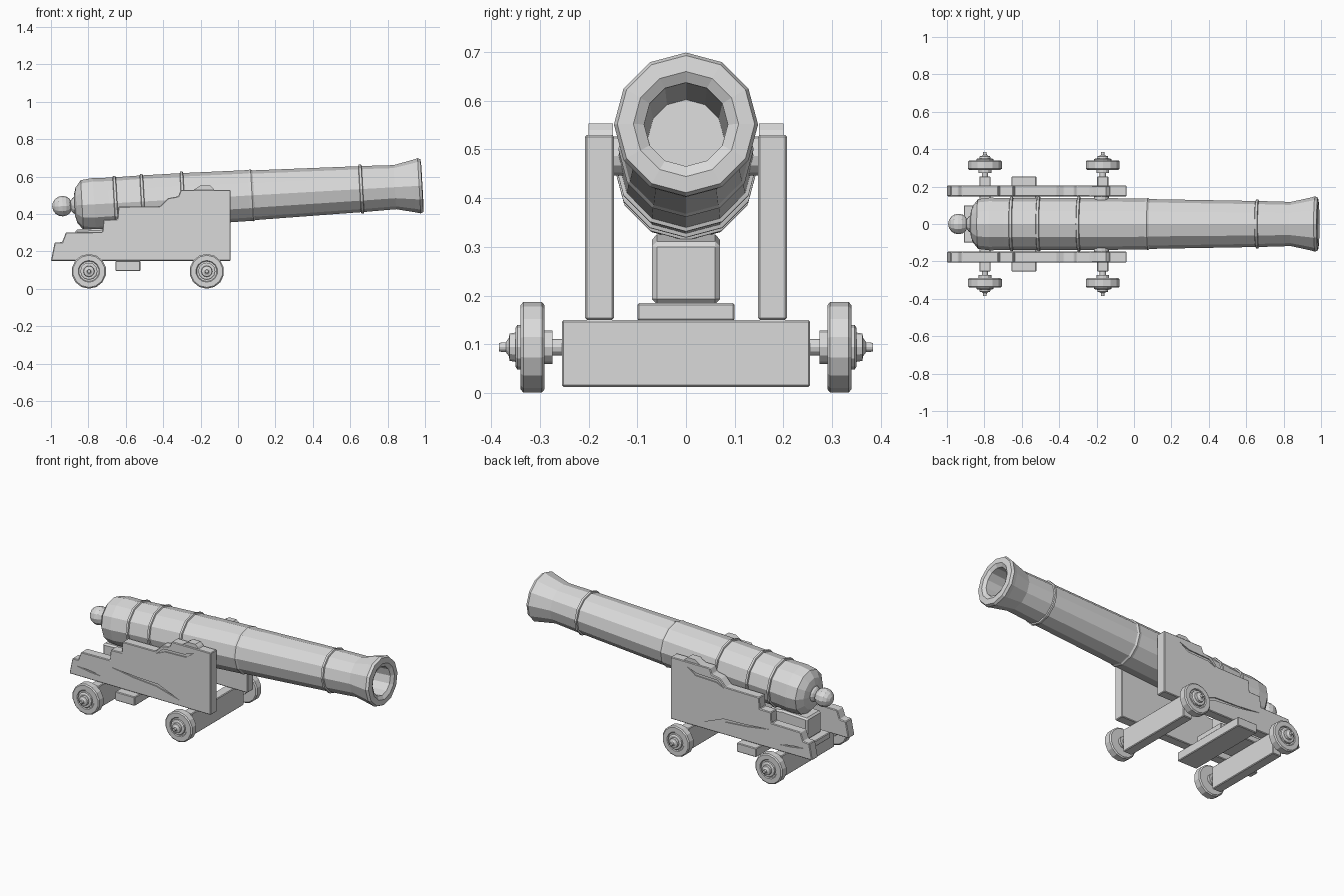
import bpy, bmesh, math
from mathutils import Matrix, Vector

cube = bpy.data.objects.get("Cube")
if cube:
    bpy.data.objects.remove(cube)

grey = bpy.data.materials.new("plain grey")
grey.use_nodes = True
grey.diffuse_color = (0.7, 0.7, 0.7, 1)
grey.node_tree.nodes["Principled BSDF"].inputs["Base Color"].default_value = (0.7, 0.7, 0.7, 1)


def finish(name, bm):
    bmesh.ops.recalc_face_normals(bm, faces=bm.faces)
    mesh = bpy.data.meshes.new(name)
    bm.to_mesh(mesh)
    bm.free()
    mesh.materials.append(grey)
    ob = bpy.data.objects.new(name, mesh)
    bpy.context.scene.collection.objects.link(ob)
    return ob


def lathe(name, profile, sides, matrix=Matrix()):
    """Turn (distance, radius) pairs around the local x axis."""
    bm = bmesh.new()
    rings = []
    for x, r in profile:
        if r == 0:
            rings.append([bm.verts.new((x, 0, 0))] * sides)
        else:
            turns = [2 * math.pi * k / sides for k in range(sides)]
            rings.append([bm.verts.new((x, r * math.sin(a), r * math.cos(a))) for a in turns])
    for a, b in zip(rings, rings[1:]):
        for k in range(sides):
            n = (k + 1) % sides
            corners = list(dict.fromkeys((a[k], a[n], b[n], b[k])))
            bm.faces.new(corners)
    bm.transform(matrix)
    return finish(name, bm)


def prism(name, outline, y0, y1):
    """Extrude an outline in x and z from y0 to y1."""
    bm = bmesh.new()
    face = bm.faces.new([bm.verts.new((x, y0, z)) for x, z in outline])
    new = bmesh.ops.extrude_face_region(bm, geom=[face])["geom"]
    moved = [v for v in new if isinstance(v, bmesh.types.BMVert)]
    bmesh.ops.translate(bm, verts=moved, vec=(0, y1 - y0, 0))
    return finish(name, bm)


def box(name, x0, x1, y0, y1, z0, z1, bevel=0.004):
    ob = prism(name, [(x0, z0), (x1, z0), (x1, z1), (x0, z1)], y0, y1)
    soften(ob, bevel)
    return ob


def soften(ob, width):
    mod = ob.modifiers.new("worn edges", 'BEVEL')
    mod.width = width
    mod.segments = 1
    mod.limit_method = 'ANGLE'


def carve(ob, outline, y0, y1):
    """Cut a shallow groove out of a part."""
    cutter = prism("groove_cutter", outline, y0, y1)
    cutter.hide_render = True
    mod = ob.modifiers.new("groove", 'BOOLEAN')
    mod.operation = 'DIFFERENCE'
    mod.solver = 'EXACT'
    mod.object = cutter
    bpy.context.view_layer.objects.active = ob
    bpy.ops.object.modifier_apply(modifier=mod.name)
    bpy.data.objects.remove(cutter)


# Barrel: tilted slightly, with raised bands, flared muzzle and open bore
tilt = Matrix.Translation((0, 0, 0.496)) @ Matrix.Rotation(-math.atan(0.057), 4, 'Y')


def band(x, r, w=0.009, h=0.008):
    return [(x - w, r), (x - w * 0.7, r + h), (x + w * 0.7, r + h), (x + w, r)]


barrel = [(-0.875, 0), (-0.875, 0.06), (-0.865, 0.095), (-0.835, 0.133), (-0.77, 0.141),
          (-0.69, 0.138)]
barrel += band(-0.655, 0.138) + band(-0.51, 0.14) + band(-0.295, 0.14)
barrel += [(0.06, 0.136), (0.075, 0.139), (0.085, 0.133)]
barrel += band(0.66, 0.123)
barrel += [(0.84, 0.118), (0.945, 0.141), (0.97, 0.148), (0.985, 0.141), (0.988, 0.108),
           (0.975, 0.086), (0.5, 0.078), (0.5, 0)]
lathe("barrel", barrel, 12, tilt)

# Rounded knob behind the breech
ball_x, ball_r = -0.94, 0.055
knob = [(ball_x - ball_r * math.cos(math.pi * k / 8), ball_r * math.sin(math.pi * k / 8))
        for k in range(7)]
knob[0] = (ball_x - ball_r, 0)
knob += [(-0.895, 0.026), (-0.885, 0.04), (-0.87, 0.05), (-0.86, 0)]
lathe("breech_knob", knob, 12, tilt)

# Trunnions resting in the side plates
along_y = Matrix.Rotation(math.pi / 2, 4, 'Z')
lathe("trunnions", [(-0.2, 0), (-0.2, 0.04), (0.2, 0.04), (0.2, 0)], 12,
      Matrix.Translation((-0.175, 0, 0.487)) @ along_y)

# Stepped side plates with carved wood grain
steps = [(-1, 0.15), (-0.04, 0.15), (-0.04, 0.53), (-0.305, 0.53), (-0.32, 0.495),
         (-0.375, 0.485), (-0.417, 0.442), (-0.64, 0.44), (-0.645, 0.372), (-0.72, 0.37),
         (-0.725, 0.305), (-0.92, 0.302), (-0.94, 0.25), (-0.98, 0.248)]
grain = [
    [(-0.72, 0.265), (-0.55, 0.25), (-0.4, 0.245), (-0.25, 0.185), (-0.41, 0.228), (-0.56, 0.24)],
    [(-0.41, 0.43), (-0.36, 0.47), (-0.22, 0.475), (-0.15, 0.5), (-0.21, 0.46), (-0.35, 0.455)],
    [(-0.95, 0.21), (-0.86, 0.205), (-0.78, 0.19), (-0.86, 0.195)],
]
for side, label in ((1, "left"), (-1, "right")):
    cheek = prism(label + "_side_plate", steps, side * 0.148, side * 0.207)
    soften(cheek, 0.004)
    bpy.context.view_layer.objects.active = cheek
    bpy.ops.object.modifier_apply(modifier="worn edges")
    for outline in grain:
        carve(cheek, outline, side * 0.2, side * 0.22)

    # Clamp over each trunnion
    cap = prism(label + "_trunnion_clamp",
                [(-0.245, 0.525), (-0.125, 0.525), (-0.135, 0.54), (-0.15, 0.553),
                 (-0.2, 0.553), (-0.22, 0.54)], side * 0.15, side * 0.2)

# Axle beams, wheels and hubs
wheel = [(0.29, 0), (0.29, 0.086), (0.296, 0.093), (0.334, 0.093), (0.34, 0.086),
         (0.34, 0.058), (0.334, 0.054), (0.334, 0)]
hub = [(0.24, 0), (0.24, 0.017), (0.274, 0.017), (0.274, 0.034), (0.292, 0.034), (0.292, 0.046),
       (0.346, 0.046), (0.35, 0.04), (0.35, 0.03), (0.362, 0.028), (0.364, 0.018),
       (0.37, 0.01), (0.384, 0.009), (0.384, 0)]
for x, place in ((-0.797, "rear"), (-0.167, "front")):
    box(place + "_axle_beam", x - 0.03, x + 0.03, -0.255, 0.255, 0.012, 0.15)
    for side, label in ((1, "left"), (-1, "right")):
        spot = Matrix.Translation((x, 0, 0.094)) @ Matrix.Rotation(side * math.pi / 2, 4, 'Z')
        lathe(f"{place}_{label}_wheel", wheel, 14, spot)
        lathe(f"{place}_{label}_hub", hub, 12, spot)

# Cross plank, bed board and elevating wedge under the breech
box("cross_plank", -0.655, -0.522, -0.255, 0.255, 0.095, 0.15)
box("bed_board", -0.91, -0.53, -0.1, 0.1, 0.148, 0.185)
wedge = prism("elevating_wedge", [(-0.87, 0.183), (-0.6, 0.183), (-0.6, 0.31), (-0.7, 0.325),
                                  (-0.87, 0.318)], -0.07, 0.07)
soften(wedge, 0.01)
